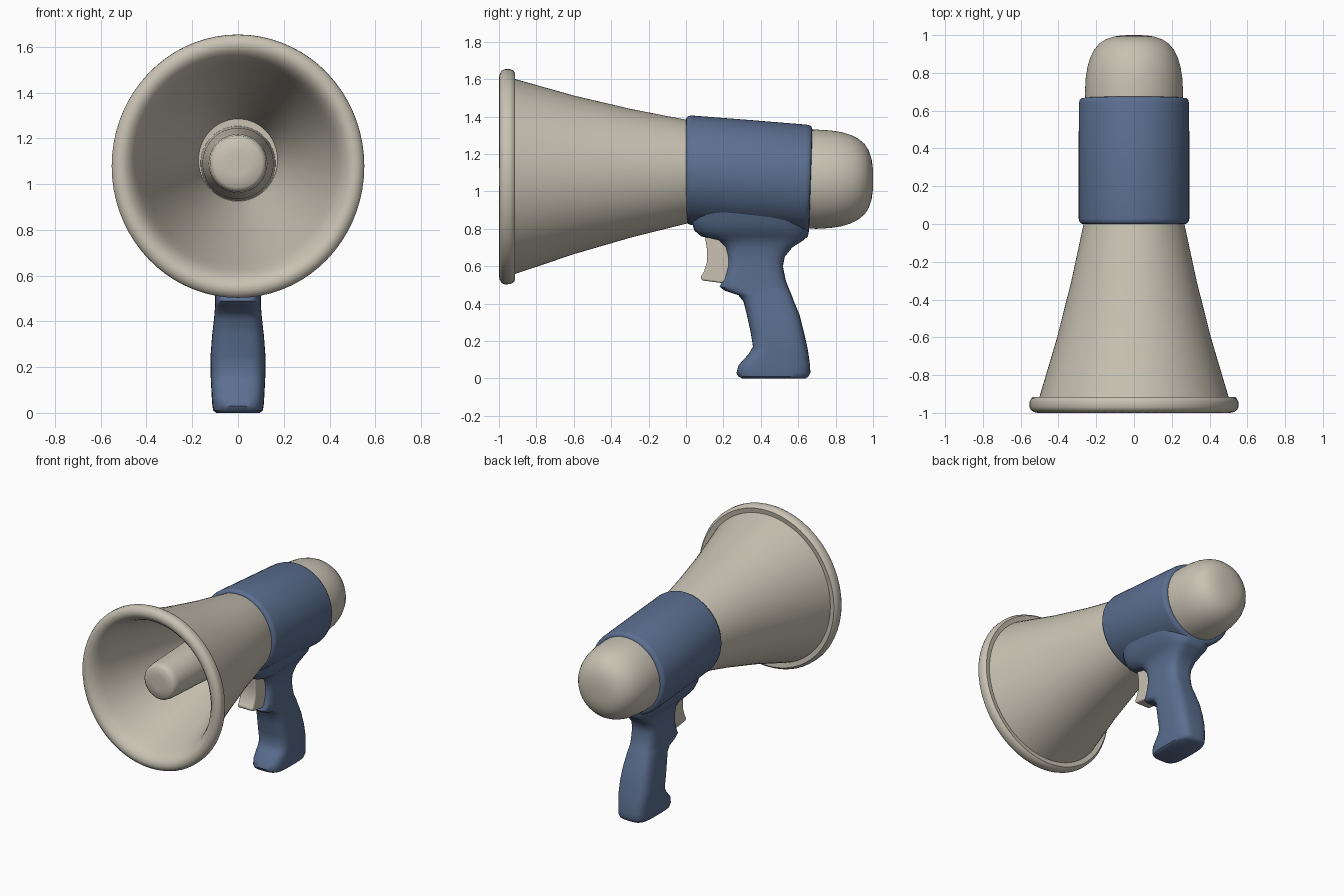
import bpy, bmesh, math

cube = bpy.data.objects.get("Cube")
if cube:
    bpy.data.objects.remove(cube)


def material(name, colour):
    mat = bpy.data.materials.new(name)
    mat.use_nodes = True
    mat.diffuse_color = (*colour, 1)
    for node in mat.node_tree.nodes:
        if node.type == 'BSDF_PRINCIPLED':
            node.inputs["Base Color"].default_value = (*colour, 1)
    return mat


beige = material("warm beige", (0.58, 0.54, 0.45))
blue = material("slate blue", (0.105, 0.16, 0.28))


def finish(name, bm, mat, angle=40):
    bmesh.ops.recalc_face_normals(bm, faces=bm.faces)
    mesh = bpy.data.meshes.new(name)
    bm.to_mesh(mesh)
    bm.free()
    mesh.materials.append(mat)
    obj = bpy.data.objects.new(name, mesh)
    bpy.context.collection.objects.link(obj)
    bpy.ops.object.select_all(action='DESELECT')
    obj.select_set(True)
    bpy.context.view_layer.objects.active = obj
    bpy.ops.object.shade_smooth_by_angle(angle=math.radians(angle))
    return obj


def loft(name, rings, mat):
    """Skin a list of closed rings and cap both ends."""
    bm = bmesh.new()
    loops = [[bm.verts.new(p) for p in ring] for ring in rings]
    n = len(loops[0])
    for a, b in zip(loops, loops[1:]):
        for i in range(n):
            j = (i + 1) % n
            bm.faces.new((a[i], a[j], b[j], b[i]))
    bm.faces.new(loops[0])
    bm.faces.new(loops[-1])
    return finish(name, bm, mat)


def turned(name, profile, centre, mat, squash=1.0, tilt=0.0, sides=72):
    """Turn (y, radius) points around an axis whose height is centre(y)."""
    rings = []
    for y, r in profile:
        ring = []
        for i in range(sides):
            a = math.tau * i / sides
            dz = r * math.sin(a)
            ring.append((squash * r * math.cos(a), y + tilt * y * dz, centre(y) + dz))
        rings.append(ring)
    return loft(name, rings, mat)


def horn_axis(y):
    return 1.077 + 0.028 * (y + 1)


# Horn: outer wall, rolled rim, inner wall and throat
turned("horn", [
    (0.03, 0.27), (0, 0.278), (-0.3, 0.345), (-0.6, 0.424), (-0.92, 0.523),
    (-0.915, 0.556), (-0.925, 0.568), (-0.94, 0.575), (-0.97, 0.575),
    (-0.985, 0.568), (-0.996, 0.55), (-1, 0.53), (-0.99, 0.505),
    (-0.965, 0.48), (-0.92, 0.458), (-0.85, 0.435), (-0.5, 0.325),
    (-0.2, 0.235), (-0.04, 0.19), (0, 0.18)], horn_axis, beige, squash=0.96)

# Sound tube inside the horn
turned("sound_tube", [
    (0.05, 0.165), (-0.3, 0.155), (-0.55, 0.14), (-0.85, 0.128),
    (-0.885, 0.122), (-0.9, 0.105), (-0.902, 0.05)], lambda y: 1.09, beige)

# Body drum with softened edges
turned("body", [
    (0.0, 0.27), (0.003, 0.28), (0.012, 0.289), (0.03, 0.293), (0.35, 0.293),
    (0.635, 0.292), (0.655, 0.288), (0.665, 0.278), (0.667, 0.262)],
    lambda y: 1.115 - 0.079 * y, blue, tilt=0.05)

# Rounded rear cap
turned("rear_cap", [
    (0.6, 0.264), (0.7, 0.265), (0.77, 0.261), (0.83, 0.252), (0.88, 0.237),
    (0.92, 0.217), (0.955, 0.188), (0.978, 0.152), (0.992, 0.11),
    (0.999, 0.06), (1, 0.01)], lambda y: 1.065, beige, squash=0.98)


# Handle: stacked rounded sections (height, front, back, half width)
def handle_ring(z, front, back, half, sides=48):
    ring = []
    for i in range(sides):
        a = math.tau * i / sides
        c, s = math.cos(a), math.sin(a)
        x = math.copysign(abs(c) ** 0.55, c) * half
        y = math.copysign(abs(s) ** 0.55, s) * (back - front) / 2
        ring.append((x, y + (front + back) / 2, z))
    return ring


sections = [
    (0, 0.30, 0.64, 0.095), (0.01, 0.28, 0.655, 0.108), (0.03, 0.27, 0.665, 0.112),
    (0.07, 0.28, 0.663, 0.115), (0.13, 0.335, 0.655, 0.118), (0.17, 0.358, 0.648, 0.12),
    (0.25, 0.345, 0.63, 0.12), (0.34, 0.325, 0.607, 0.113), (0.41, 0.308, 0.578, 0.105),
    (0.445, 0.28, 0.565, 0.102), (0.47, 0.205, 0.555, 0.1), (0.49, 0.18, 0.546, 0.1),
    (0.53, 0.2, 0.532, 0.1), (0.6, 0.22, 0.518, 0.1), (0.65, 0.22, 0.528, 0.103),
    (0.7, 0.208, 0.568, 0.11), (0.74, 0.17, 0.63, 0.125), (0.76, 0.08, 0.652, 0.14),
    (0.79, 0.045, 0.658, 0.165), (0.84, 0.03, 0.655, 0.19), (0.92, 0.03, 0.65, 0.215)]
loft("handle", [handle_ring(*s) for s in sections], blue)

# Trigger: side profile (y, z) given thickness and rounded corners
outline = [(0.1, 0.77), (0.112, 0.69), (0.112, 0.62), (0.095, 0.57), (0.077, 0.54),
           (0.085, 0.524), (0.19, 0.51), (0.25, 0.53), (0.25, 0.77)]
bm = bmesh.new()
face = bm.faces.new([bm.verts.new((-0.06, y, z)) for y, z in outline])
side = bmesh.ops.extrude_face_region(bm, geom=[face])
for v in side["geom"]:
    if isinstance(v, bmesh.types.BMVert):
        v.co.x = 0.06
trigger = finish("trigger", bm, beige)
bevel = trigger.modifiers.new("soft_edges", 'BEVEL')
bevel.width = 0.012
bevel.segments = 3
